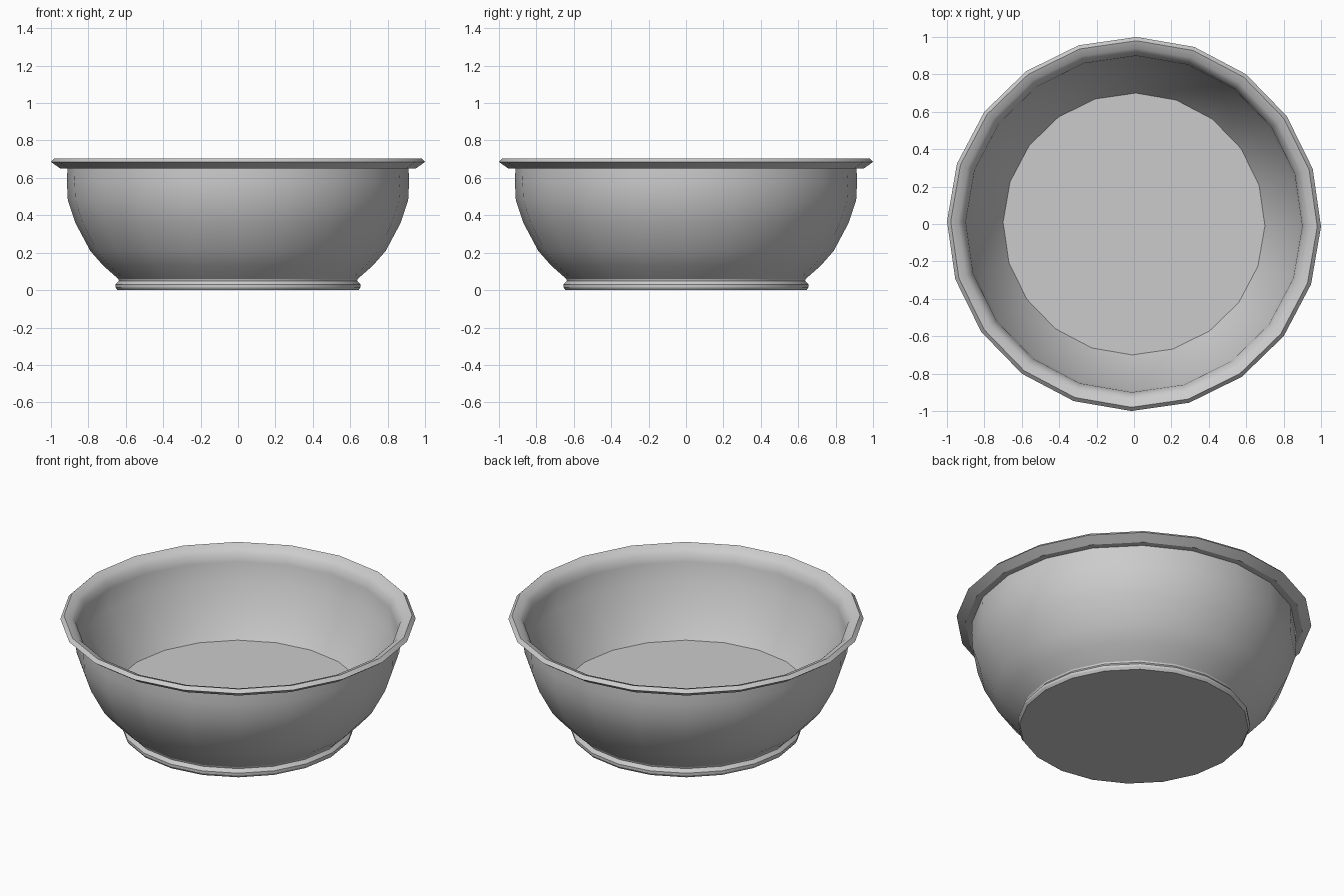
import bpy
import bmesh
from math import radians, tau
from mathutils import Matrix

cube = bpy.data.objects.get("Cube")
if cube:
    bpy.data.objects.remove(cube, do_unlink=True)

SIDES = 20

# One plain grey glaze
grey = bpy.data.materials.new("grey_glaze")
grey.use_nodes = True
colour = (0.6, 0.6, 0.6, 1)
grey.diffuse_color = colour
grey.node_tree.nodes["Principled BSDF"].inputs["Base Color"].default_value = colour

# Half section as (radius, height), from the underside around to the inner floor
foot = [(0, 0), (0.645, 0), (0.655, 0.015), (0.655, 0.03), (0.637, 0.05)]
outer_wall = [(0.64, 0.06), (0.72, 0.13), (0.79, 0.21), (0.87, 0.36),
              (0.91, 0.48), (0.915, 0.58), (0.912, 0.65)]
lip = [(0.95, 0.65), (1, 0.685), (0.98, 0.705), (0.94, 0.69), (0.915, 0.665)]
inside = [(0.9, 0.62), (0.89, 0.505), (0.7, 0.225), (0, 0.225)]


def lathe(name, section):
    """Turn a half section around the z axis into a closed solid."""
    bm = bmesh.new()
    verts = [bm.verts.new((r, 0, z)) for r, z in section]
    edges = [bm.edges.new(pair) for pair in zip(verts, verts[1:])]
    bmesh.ops.spin(bm, geom=verts + edges, axis=(0, 0, 1), cent=(0, 0, 0),
                   angle=tau, steps=SIDES, use_merge=True)
    bmesh.ops.remove_doubles(bm, verts=bm.verts, dist=0.0005)
    # Join the triangle fans of the underside and floor into single caps
    hubs = [v for v in bm.verts if v.co.xy.length < 0.001]
    bmesh.ops.dissolve_verts(bm, verts=hubs)
    bmesh.ops.recalc_face_normals(bm, faces=bm.faces)
    bm.transform(Matrix.Rotation(radians(-0.8), 4, "Z"))
    mesh = bpy.data.meshes.new(name)
    bm.to_mesh(mesh)
    bm.free()
    obj = bpy.data.objects.new(name, mesh)
    bpy.context.collection.objects.link(obj)
    mesh.materials.append(grey)
    return obj


bowl = lathe("bowl", foot + outer_wall + lip + inside)
bpy.ops.object.select_all(action="DESELECT")
bowl.select_set(True)
bpy.context.view_layer.objects.active = bowl
bpy.ops.object.shade_smooth_by_angle(angle=radians(30))
